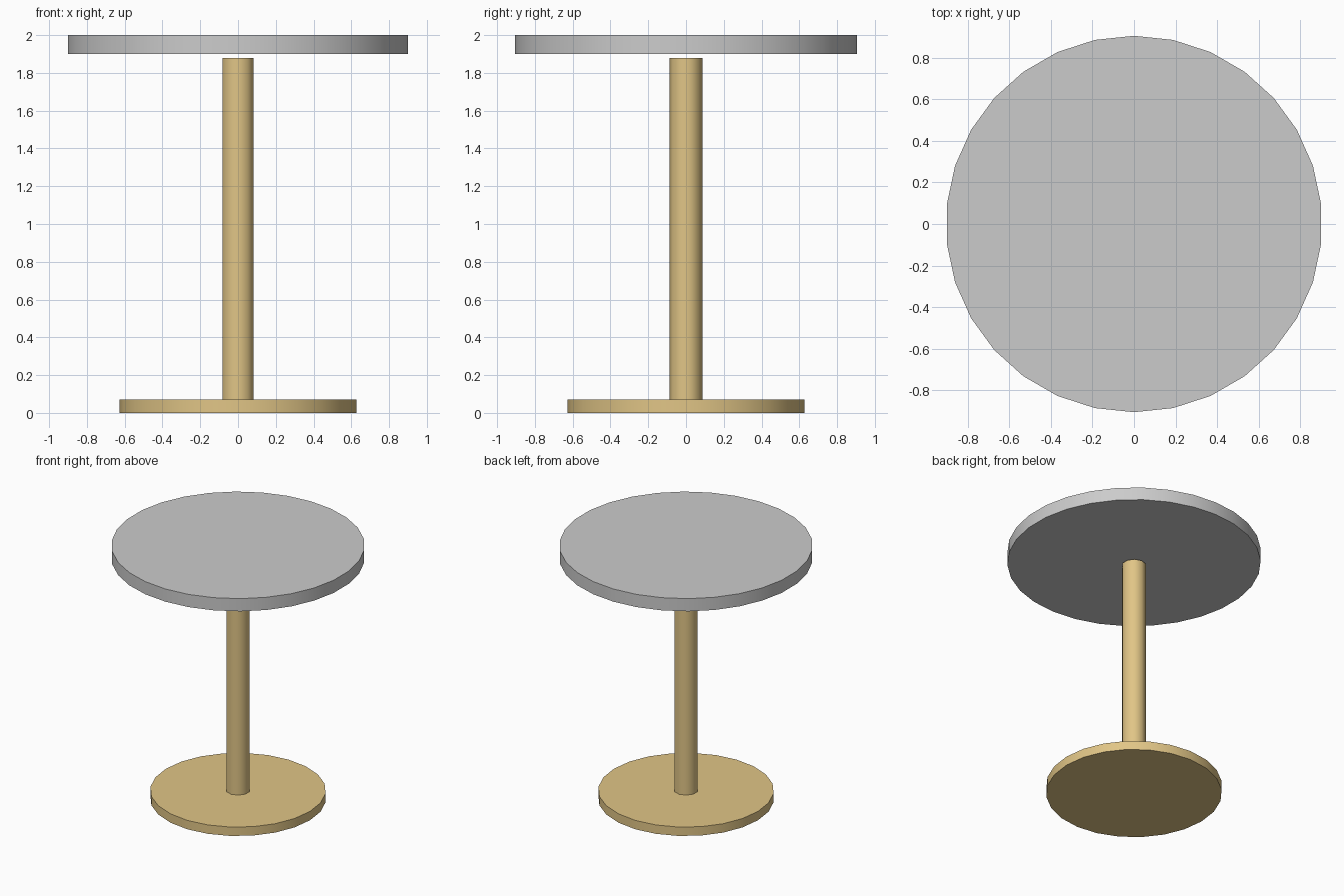
import bpy
import math

if "Cube" in bpy.data.objects:
    bpy.data.objects.remove(bpy.data.objects["Cube"])


def disc(name, radius, z0, z1, sides, material=None):
    """Upright cylinder from z0 to z1, rounded sides with crisp rims."""
    bpy.ops.mesh.primitive_cylinder_add(
        vertices=sides, radius=radius, depth=z1 - z0,
        location=(0, 0, (z0 + z1) / 2))
    obj = bpy.context.object
    obj.name = name
    bpy.ops.object.shade_smooth_by_angle(angle=math.radians(40))
    if material:
        obj.data.materials.append(material)
    return obj


tan = bpy.data.materials.new("tan")
tan.diffuse_color = (0.75, 0.56, 0.24, 1)
tan.use_nodes = True
tan.node_tree.nodes["Principled BSDF"].inputs["Base Color"].default_value = tan.diffuse_color

# Foot plate and central column
disc("base_plate", 0.628, 0.0, 0.07, 24, tan)
disc("column", 0.087, 0.07, 1.88, 10, tan)

# Grey round top, floating just above the column
disc("table_top", 0.905, 1.90, 2.0, 30)
